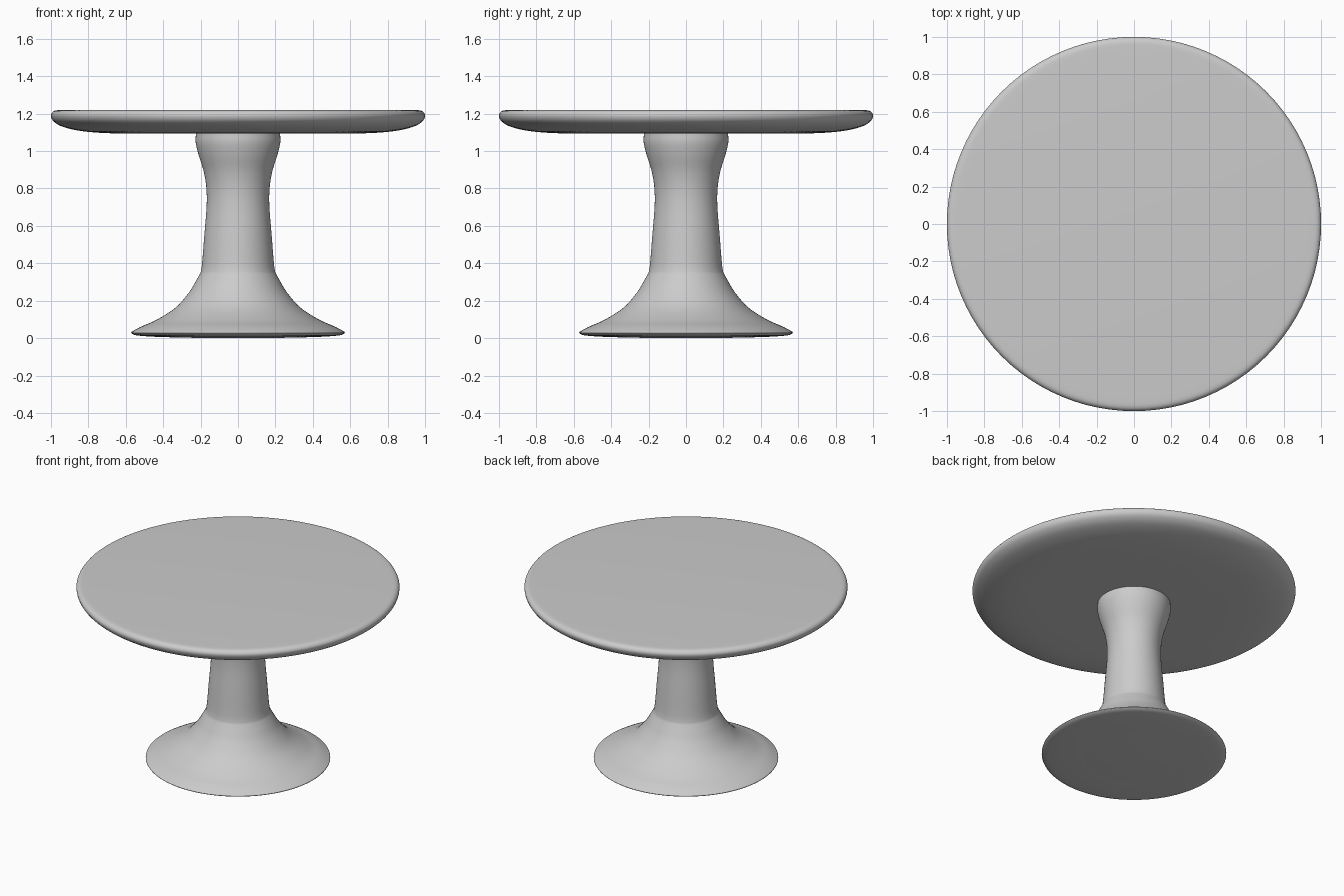
import bpy, bmesh, math
from mathutils import Vector

if "Cube" in bpy.data.objects:
    bpy.data.objects.remove(bpy.data.objects["Cube"])

SIDES = 96


def smooth_curve(points, steps=5):
    """Catmull-Rom curve through (radius, height) points."""
    p = [Vector(q) for q in points]
    p = [2 * p[0] - p[1]] + p + [2 * p[-1] - p[-2]]
    out = []
    for a, b, c, d in zip(p, p[1:], p[2:], p[3:]):
        for i in range(steps):
            t = i / steps
            out.append(0.5 * (2 * b + (c - a) * t + (2 * a - 5 * b + 4 * c - d) * t * t
                              + (3 * b - a - 3 * c + d) * t ** 3))
    return out + [p[-2]]


def lathe(name, profile):
    """Revolve a profile (bottom to top) around z and cap both ends."""
    bm = bmesh.new()
    rings = []
    for r, z in profile:
        rings.append([bm.verts.new((r * math.cos(2 * math.pi * k / SIDES),
                                    r * math.sin(2 * math.pi * k / SIDES), z))
                      for k in range(SIDES)])
    for lo, hi in zip(rings, rings[1:]):
        for k in range(SIDES):
            n = (k + 1) % SIDES
            bm.faces.new((lo[k], lo[n], hi[n], hi[k]))
    bm.faces.new(rings[0][::-1])
    bm.faces.new(rings[-1])
    mesh = bpy.data.meshes.new(name)
    bm.to_mesh(mesh)
    bm.free()
    obj = bpy.data.objects.new(name, mesh)
    bpy.context.collection.objects.link(obj)
    bpy.ops.object.select_all(action='DESELECT')
    obj.select_set(True)
    bpy.context.view_layer.objects.active = obj
    bpy.ops.object.shade_smooth_by_angle(angle=math.radians(40))
    return obj


# Round top: shallow curved underside, rounded rim, flat upper face
lathe("table_top", smooth_curve([
    (0.58, 1.093), (0.73, 1.097), (0.85, 1.109), (0.94, 1.131), (0.985, 1.158),
    (1.0, 1.185), (0.995, 1.205), (0.975, 1.217), (0.93, 1.22)]))

# Pedestal: flared foot, then waisted column that swells under the top
foot = smooth_curve([
    (0.28, 0.003), (0.42, 0.006), (0.53, 0.013), (0.565, 0.022), (0.571, 0.03),
    (0.56, 0.039), (0.515, 0.063), (0.435, 0.098), (0.335, 0.162),
    (0.265, 0.24), (0.225, 0.305), (0.2, 0.35)])
column = smooth_curve([
    (0.2, 0.35), (0.192, 0.4), (0.18, 0.55), (0.168, 0.7), (0.169, 0.8),
    (0.183, 0.89), (0.211, 0.98), (0.226, 1.045), (0.225, 1.095)])
lathe("pedestal", [(0.2, 0.0)] + foot + column[1:])
